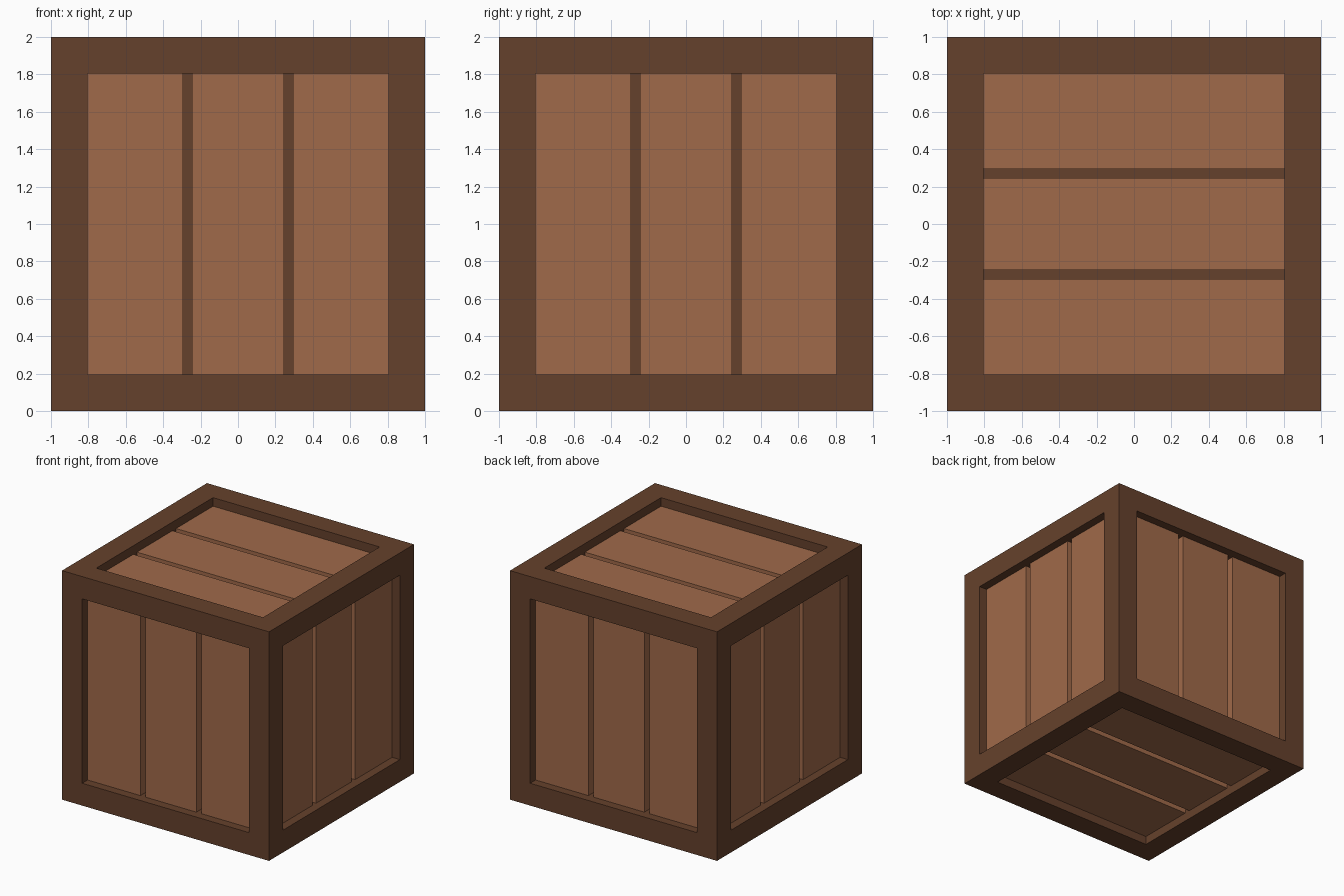
import bpy, bmesh, math
from mathutils import Matrix, Vector

if "Cube" in bpy.data.objects:
    bpy.data.objects.remove(bpy.data.objects["Cube"])

BORDER = 0.195   # frame beam width
RECESS = 0.075   # plank surface below frame surface
FLOOR = 0.15     # groove floor below frame surface
GAP = 0.05       # groove between planks
INNER = 1 - BORDER
CENTRE = Matrix.Translation((0, 0, 1))


def material(name, rgb):
    m = bpy.data.materials.new(name)
    m.diffuse_color = (*rgb, 1)
    m.use_nodes = True
    m.node_tree.nodes["Principled BSDF"].inputs["Base Color"].default_value = m.diffuse_color
    return m


def finish(bm, name, mat):
    mesh = bpy.data.meshes.new(name)
    bm.to_mesh(mesh)
    bm.free()
    mesh.materials.append(mat)
    obj = bpy.data.objects.new(name, mesh)
    bpy.context.collection.objects.link(obj)
    return obj


dark_wood = material("dark_wood", (0.131, 0.053, 0.025))
light_wood = material("light_wood", (0.352, 0.144, 0.068))

# Frame: cube with every face inset and pushed straight inwards
bm = bmesh.new()
bmesh.ops.create_cube(bm, size=2, matrix=CENTRE)
panels = bm.faces[:]
bmesh.ops.inset_individual(bm, faces=panels, thickness=BORDER, use_even_offset=True)
panels = bmesh.ops.extrude_discrete_faces(bm, faces=panels)["faces"]
for f in panels:
    f.normal_update()
    bmesh.ops.translate(bm, verts=f.verts[:], vec=-f.normal * FLOOR)
finish(bm, "crate_frame", dark_wood)

# Planks: three boards per side, upright on the walls, along x on top and bottom
sides = {
    "front": Matrix.Identity(4),
    "right": Matrix.Rotation(math.pi / 2, 4, 'Z'),
    "back": Matrix.Rotation(math.pi, 4, 'Z'),
    "left": Matrix.Rotation(-math.pi / 2, 4, 'Z'),
    "top": Matrix.Rotation(math.pi / 2, 4, 'Z') @ Matrix.Rotation(-math.pi / 2, 4, 'X'),
    "bottom": Matrix.Rotation(math.pi / 2, 4, 'Z') @ Matrix.Rotation(math.pi / 2, 4, 'X'),
}
half_mid = 0.27 - GAP / 2
edges = [(-INNER, -half_mid - GAP), (-half_mid, half_mid), (half_mid + GAP, INNER)]
depth = FLOOR - RECESS
for side, turn in sides.items():
    bm = bmesh.new()
    for a, b in edges:
        place = Matrix.Translation(((a + b) / 2, -1 + RECESS + depth / 2, 0))
        size = Matrix.Diagonal((b - a, depth, 2 * INNER, 1))
        bmesh.ops.create_cube(bm, size=1, matrix=CENTRE @ turn @ place @ size)
    # Drop the hidden backs of the boards, which lie on the frame floor
    normal = turn.to_3x3() @ Vector((0, -1, 0))
    bm.normal_update()
    backs = [f for f in bm.faces if f.normal.dot(normal) < -0.9]
    bmesh.ops.delete(bm, geom=backs, context='FACES')
    finish(bm, side + "_planks", light_wood)
